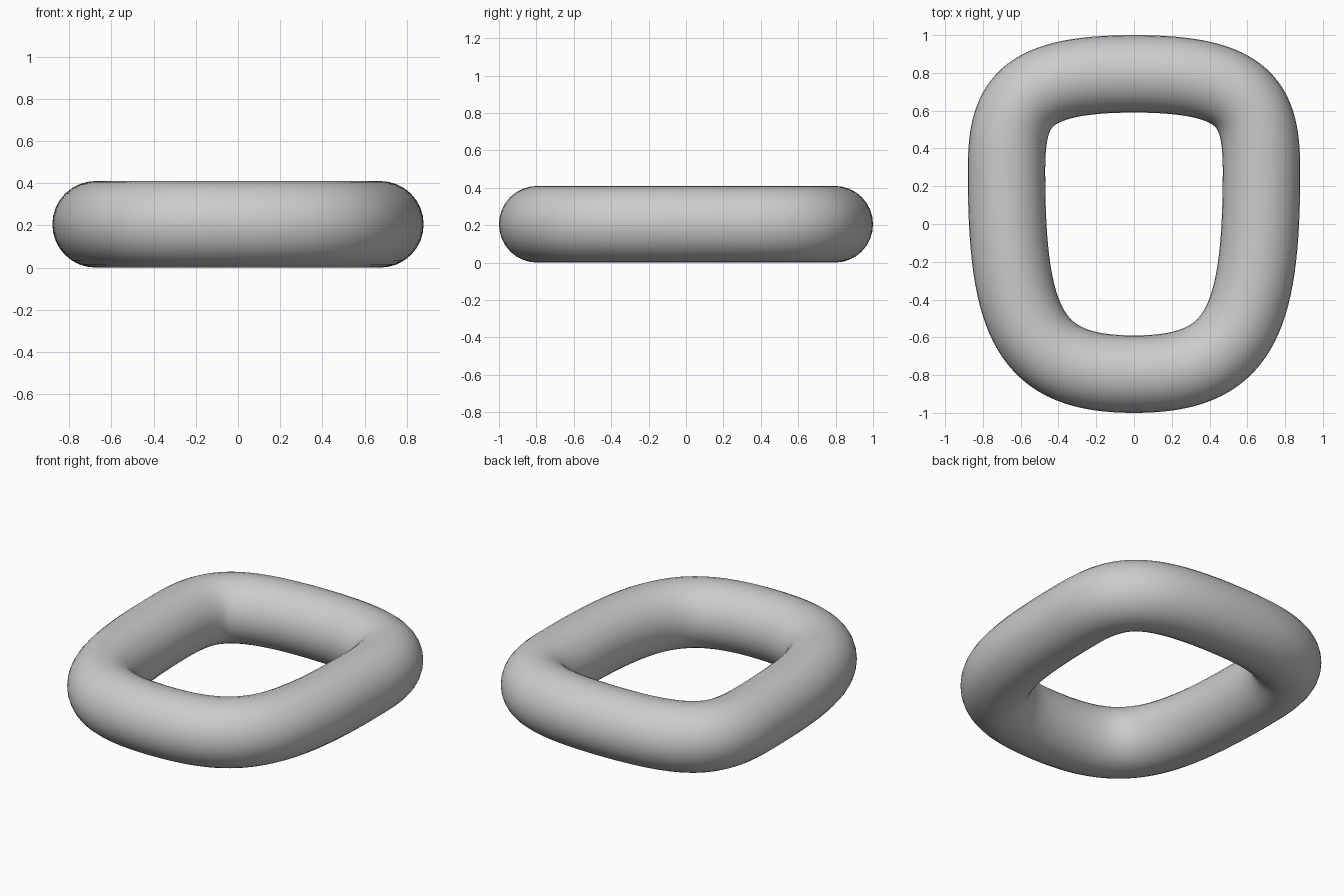
import bpy
from mathutils import Vector

if "Cube" in bpy.data.objects:
    bpy.data.objects.remove(bpy.data.objects["Cube"])

R = 0.205  # tube radius

# Centre line: point, left handle, right handle (clockwise from the back)
points = [
    ((0, 0.795), (-0.605, 0.795), (0.605, 0.795)),
    ((0.675, 0.28), (0.675, 0.63), (0.675, -0.54)),
    ((0, -0.795), (0.55, -0.795), (-0.55, -0.795)),
    ((-0.675, 0.28), (-0.675, -0.54), (-0.675, 0.63)),
]

# Closed ring path with a round profile
curve = bpy.data.curves.new("ring", 'CURVE')
curve.dimensions = '3D'
curve.twist_mode = 'Z_UP'
curve.resolution_u = 32
curve.bevel_depth = R
curve.bevel_resolution = 14
curve.fill_mode = 'FULL'

spline = curve.splines.new('BEZIER')
spline.bezier_points.add(len(points) - 1)
spline.use_cyclic_u = True
for bp, (co, left, right) in zip(spline.bezier_points, points):
    bp.handle_left_type = bp.handle_right_type = 'FREE'
    bp.co = Vector((*co, R))
    bp.handle_left = Vector((*left, R))
    bp.handle_right = Vector((*right, R))

ring = bpy.data.objects.new("ring", curve)
bpy.context.collection.objects.link(ring)

# Turn the swept tube into a smooth mesh
bpy.context.view_layer.objects.active = ring
ring.select_set(True)
bpy.ops.object.convert(target='MESH')
bpy.ops.object.shade_smooth()
